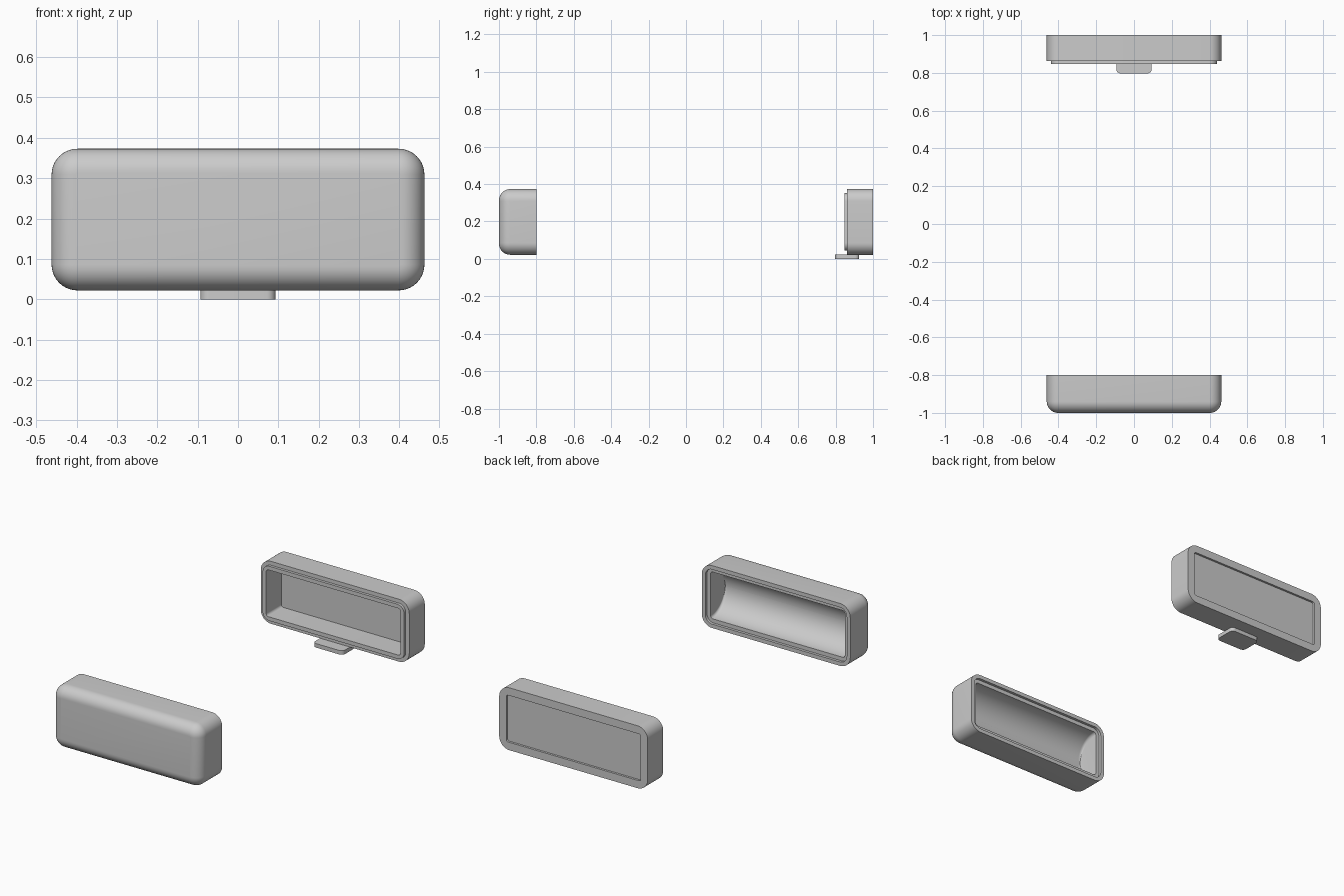
import bpy, bmesh, math
from mathutils import Vector

if "Cube" in bpy.data.objects:
    bpy.data.objects.remove(bpy.data.objects["Cube"])

grey = bpy.data.materials.new("plain grey")
grey.diffuse_color = (0.6, 0.6, 0.6, 1)
grey.use_nodes = True
grey.node_tree.nodes["Principled BSDF"].inputs["Base Color"].default_value = grey.diffuse_color

W, H, R, CZ = 0.462, 0.1755, 0.064, 0.1975   # half width, half height, corner radius, centre height
WALL, LIP = 0.044, 0.022


def rounded_rect(hw, hh, r, n=10):
    r = max(min(r, hw, hh), 0.0005)
    pts = []
    for k, (sx, sy) in enumerate([(1, 1), (-1, 1), (-1, -1), (1, -1)]):
        for i in range(n + 1):
            a = math.pi / 2 * (k + i / n)
            pts.append((sx * (hw - r) + r * math.cos(a), sy * (hh - r) + r * math.sin(a)))
    return pts


def loft(name, rings):
    """Skin a list of closed 3D rings and cap both ends."""
    bm = bmesh.new()
    loops = [[bm.verts.new(p) for p in ring] for ring in rings]
    for a, b in zip(loops, loops[1:]):
        for i in range(len(a)):
            j = (i + 1) % len(a)
            bm.faces.new((a[i], a[j], b[j], b[i]))
    bm.faces.new(loops[0][::-1])
    bm.faces.new(loops[-1])
    bmesh.ops.recalc_face_normals(bm, faces=bm.faces)
    me = bpy.data.meshes.new(name)
    bm.to_mesh(me)
    bm.free()
    ob = bpy.data.objects.new(name, me)
    bpy.context.collection.objects.link(ob)
    me.materials.append(grey)
    bpy.ops.object.select_all(action='DESELECT')
    ob.select_set(True)
    bpy.context.view_layer.objects.active = ob
    bpy.ops.object.shade_smooth_by_angle(angle=math.radians(30))
    return ob


def ring(y, inset, r=None, hh=None):
    hh = H - inset if hh is None else hh
    r = max(R - inset, 0.02) if r is None else r
    return [Vector((x, y, CZ + z)) for x, z in rounded_rect(W - inset, hh, r)]


# front cover: filleted shell, stepped rim, trough-shaped cavity
F = 0.06
cover = []
for i in range(11):
    a = math.pi / 2 * i / 10
    cover.append(ring(-1 + F * (1 - math.sin(a)), F * (1 - math.cos(a)))) 
cover.reverse()
cover = [ring(-1 + F * (1 - math.sin(math.pi / 2 * i / 10)),
              F * (1 - math.cos(math.pi / 2 * i / 10)),
              R - F * (1 - math.cos(math.pi / 2 * i / 10))) for i in range(10, -1, -1)]
cover += [ring(-0.80, 0), ring(-0.80, LIP), ring(-0.815, LIP)]
D = H - WALL
for i in range(25):
    a = math.pi / 2 * i / 24
    cover.append(ring(-0.815 - D * math.sin(a), WALL, 0.015, max(D * math.cos(a), 0.001)))
loft("front_cover", cover)

# back tray: cavity, raised lip, straight walls, shallow recessed back panel
loft("back_tray", [ring(0.982, WALL, 0.015), ring(0.847, WALL, 0.015), ring(0.847, LIP),
                   ring(0.862, LIP), ring(0.862, 0), ring(1.0, 0),
                   ring(1.0, WALL, 0.012), ring(0.988, WALL, 0.012)])

# thumb tab under the tray
loft("thumb_tab", [[Vector((x, 0.8615 + y, z)) for x, y in rounded_rect(0.093, 0.0645, 0.022)]
                   for z in (0.0, 0.0225)])
